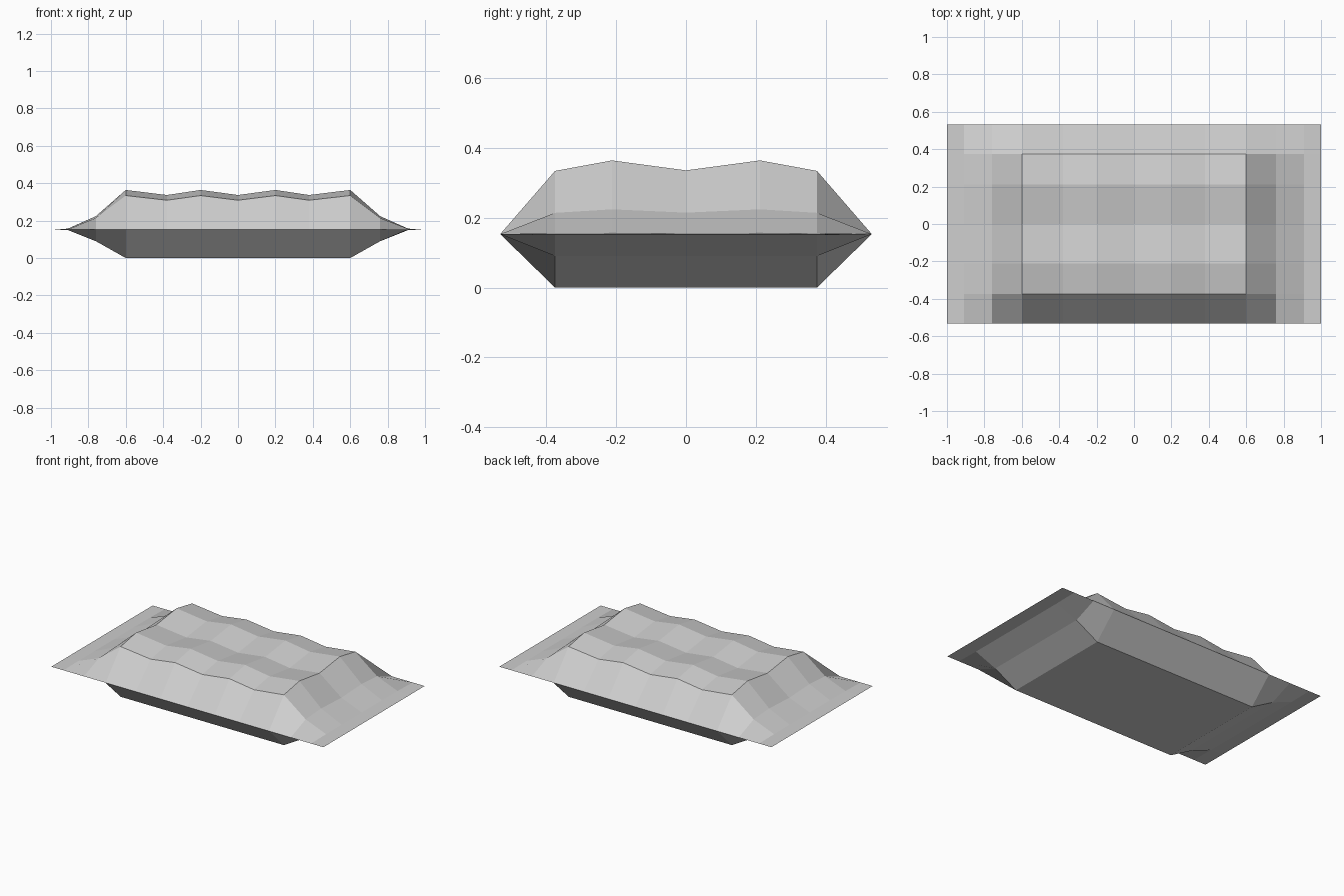
import bpy
import bmesh

cube = bpy.data.objects.get("Cube")
if cube:
    bpy.data.objects.remove(cube, do_unlink=True)

# One grey wrapper material
grey = bpy.data.materials.new("light_grey")
grey.use_nodes = True
colour = (0.62, 0.62, 0.62, 1)
grey.diffuse_color = colour
grey.node_tree.nodes["Principled BSDF"].inputs["Base Color"].default_value = colour

SEAM = 0.153  # height of the flat seam
# Half of the length: distance from centre, upper rise, ridge bonus, lower drop
half_length = [
    (0.0, 0.156, 0.028, SEAM), (0.2, 0.181, 0.03, SEAM),
    (0.38, 0.156, 0.028, SEAM), (0.6, 0.181, 0.03, SEAM),
    (0.76, 0.061, 0.01, 0.063), (0.91, 0.003, 0.001, 0.003),
    (1.0, 0.0, 0.0, 0.0),
]
columns = [(-c[0], *c[1:]) for c in half_length[:0:-1]] + half_length
# Width: position, share of the rise, share of the ridge bonus
half_width = [(0.0, 1, 0.05), (0.212, 1, 1), (0.375, 1, 0), (0.532, 0, 0)]
rows = [(-r[0], *r[1:]) for r in half_width[:0:-1]] + half_width


def sheet(bm, upper):
    """Add one puffed sheet of the pouch."""
    grid = []
    for y, fill, crest in rows:
        line = []
        for x, rise, bonus, drop in columns:
            z = SEAM + (fill * rise + crest * bonus if upper else -fill * drop)
            line.append(bm.verts.new((x, y, z)))
        grid.append(line)
    for a, b in zip(grid, grid[1:]):
        for i in range(len(a) - 1):
            quad = (a[i], a[i + 1], b[i + 1], b[i])
            bm.faces.new(quad if upper else quad[::-1])


# Pouch: wavy upper sheet and flat lower sheet welded along the seam
bm = bmesh.new()
sheet(bm, True)
sheet(bm, False)
bmesh.ops.remove_doubles(bm, verts=bm.verts, dist=0.0005)
mesh = bpy.data.meshes.new("sealed_pouch")
bm.to_mesh(mesh)
bm.free()
mesh.materials.append(grey)
pouch = bpy.data.objects.new("sealed_pouch", mesh)
bpy.context.collection.objects.link(pouch)
